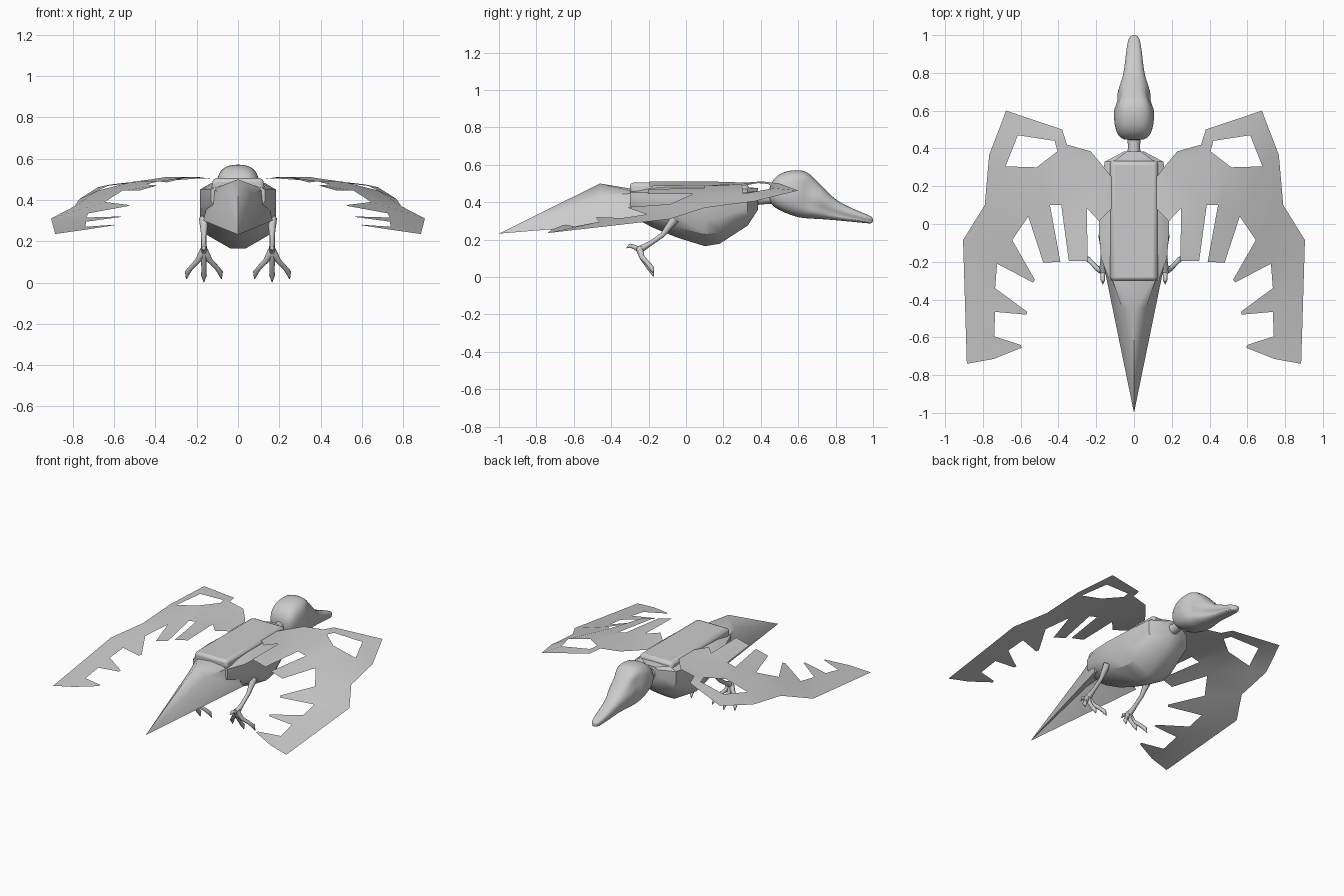
import bpy, bmesh, math
from mathutils import Vector

if "Cube" in bpy.data.objects:
    bpy.data.objects.remove(bpy.data.objects["Cube"])

grey = bpy.data.materials.new("plain_grey")
grey.diffuse_color = (0.6, 0.6, 0.6, 1)
grey.use_nodes = True
grey.node_tree.nodes["Principled BSDF"].inputs["Base Color"].default_value = grey.diffuse_color


def finish(bm, name, angle=40, recalc=True):
    if recalc:
        bmesh.ops.recalc_face_normals(bm, faces=bm.faces)
    me = bpy.data.meshes.new(name)
    bm.to_mesh(me)
    bm.free()
    ob = bpy.data.objects.new(name, me)
    bpy.context.collection.objects.link(ob)
    me.materials.append(grey)
    bpy.ops.object.select_all(action='DESELECT')
    ob.select_set(True)
    bpy.context.view_layer.objects.active = ob
    if angle:
        bpy.ops.object.shade_smooth_by_angle(angle=math.radians(angle))
    return ob


def loft(bm, rings):
    """Skin a list of equal closed rings and cap both ends."""
    vs = [[bm.verts.new(p) for p in r] for r in rings]
    n = len(vs[0])
    for a, b in zip(vs, vs[1:]):
        for i in range(n):
            j = (i + 1) % n
            bm.faces.new((a[i], a[j], b[j], b[i]))
    bm.faces.new(vs[0])
    bm.faces.new(vs[-1])


def tube(bm, pts, radii, n=8):
    """Tapered tube through the points."""
    pts = [Vector(p) for p in pts]
    rings = []
    for i, p in enumerate(pts):
        t = (pts[min(i + 1, len(pts) - 1)] - pts[max(i - 1, 0)]).normalized()
        u = t.cross(Vector((1, 0, 0))).normalized()
        v = t.cross(u)
        rings.append([p + radii[i] * (u * math.cos(k * math.tau / n) + v * math.sin(k * math.tau / n))
                      for k in range(n)])
    loft(bm, rings)


# Body: angular keel shape; y, half width, bottom, top
half = [(0, 1), (.7, .99), (1, .87), (1, .45), (.8, .2), (.2, 0)]
prof = half + [(-x, z) for x, z in reversed(half[1:])]
secs = [(-.3, .13, .33, .47), (-.18, .175, .265, .48), (-.05, .185, .212, .485), (.1, .185, .165, .485),
        (.18, .18, .178, .485), (.33, .155, .275, .48), (.385, .05, .36, .475)]
bm = bmesh.new()
loft(bm, [[(x * w, y, b + z * (t - b)) for x, z in prof] for y, w, b, t in secs])
finish(bm, "body", 35)

# Raised slab on the back
bm = bmesh.new()
loft(bm, [[(sx * w, y, z) for sx, y in ((-1, y0), (1, y0), (1, y1), (-1, y1))]
          for w, y0, y1, z in ((.13, -.3, .34, .445), (.122, -.3, .33, .505))])
slab = finish(bm, "back_slab", 35)
bev = slab.modifiers.new("bevel", 'BEVEL')
bev.width, bev.segments = .018, 2

# Tail: tent-shaped wedge with a hollow underside
bm = bmesh.new()
tip, ridge, top = [bm.verts.new(p) for p in ((0, -1, .232), (0, -.46, .5), (0, -.25, .465))]
under, back = bm.verts.new((0, -.46, .38)), bm.verts.new((0, -.2, .4))
for s in (-1, 1):
    low = bm.verts.new((s * .168, -.18, .30))
    mid = bm.verts.new((s * .065, -.44, .435))
    sho = bm.verts.new((s * .13, -.25, .45))
    for f in ((tip, mid, ridge), (tip, low, mid), (ridge, mid, sho, top), (mid, low, sho),
              (tip, under, low), (under, back, low), (top, sho, low, back)):
        bm.faces.new(f)
finish(bm, "tail", 50)

# Neck
bm = bmesh.new()
tube(bm, [(0, .32, .425), (0, .4, .42), (0, .5, .43)], [.05, .032, .036], 12)
finish(bm, "neck")

# Head and beak; y, half width, bottom, top
secs = [(.443, .055, .41, .475), (.465, .085, .375, .525), (.51, .102, .35, .56), (.56, .108, .33, .572),
        (.61, .11, .315, .574), (.65, .106, .312, .565), (.69, .098, .31, .525), (.73, .08, .308, .485),
        (.78, .06, .305, .43), (.83, .052, .3, .395), (.9, .044, .294, .362), (.96, .036, .288, .338),
        (.99, .025, .285, .325), (1.0, .012, .292, .315)]
N = 20
bm = bmesh.new()
rings = []
for y, w, b, t in secs:
    ring = []
    for k in range(N):
        a = k * math.tau / N
        c, s = math.cos(a), math.sin(a)
        x = w * math.copysign(abs(c) ** .75, c)
        z = (b + t) / 2 + (t - b) / 2 * math.copysign(abs(s) ** .8, s)
        # eye sockets
        d = math.hypot((y - .67) / .055, (z - .475) / .05)
        if d < 1.2:
            x *= 1 - .32 * (1 - d / 1.2) ** .5
        # mouth groove
        if y > .62 and k in (N - 1, N // 2 + 1):
            x *= .8
        ring.append((x, y, z))
    rings.append(ring)
loft(bm, rings)
head = finish(bm, "head", 60)
sub = head.modifiers.new("smooth", 'SUBSURF')
sub.levels = sub.render_levels = 1

# Wings: thin feathered sheets, each with an opening near the leading edge
outline = [(.12, .25, .5), (.175, .32, .505), (.23, .385, .51), (.355, .42, .51), (.38, .5, .5),
           (.677, .6, .462), (.767, .365, .405), (.79, .1, .37), (.905, -.085, .31), (.885, -.74, .235),
           (.745, -.715, .255), (.595, -.655, .278), (.6, -.64, .28), (.74, -.595, .27), (.735, -.465, .295),
           (.57, -.48, .317), (.565, -.465, .32), (.735, -.34, .315), (.725, -.21, .335), (.535, -.31, .37),
           (.525, -.295, .375), (.645, -.085, .39), (.56, .04, .445), (.48, -.205, .445), (.39, -.2, .47),
           (.445, .1, .475), (.385, .1, .49), (.345, -.195, .485), (.245, -.195, .51), (.25, .085, .512),
           (.185, .015, .51), (.12, .08, .5)]
hole = [(.615, .47, .475), (.42, .44, .497), (.405, .385, .502), (.515, .3, .487), (.68, .305, .445)]
for side, s in (("left", -1), ("right", 1)):
    bm = bmesh.new()
    heights = {}
    edges = []
    for loop in (outline, hole):
        vs = []
        for x, y, z in loop:
            v = bm.verts.new((s * x, y, 0))
            heights[v] = z
            vs.append(v)
        edges += [bm.edges.new((vs[i - 1], vs[i])) for i in range(len(vs))]
    bmesh.ops.triangle_fill(bm, edges=edges, use_beauty=True, normal=(0, 0, 1))
    for f in bm.faces:
        f.normal_update()
        if f.normal.z < 0:
            f.normal_flip()
    for v, z in heights.items():
        v.co.z = z
    finish(bm, side + "_wing", 40, recalc=False)

# Legs: swept-back shank, three forward toes and one hind toe with claws
for side, s in (("left", -1), ("right", 1)):
    bm = bmesh.new()
    x = s * .165
    tube(bm, [(x, -.06, .31), (x, -.095, .265), (x, -.125, .225), (x, -.19, .18), (x, -.25, .145)],
         [.024, .018, .013, .013, .02])
    for dx in (-.085, 0, .085):
        k = .015 if dx else 0
        tube(bm, [(x, -.25, .155), (x + dx * .35, -.235, .105), (x + dx * .7, -.205, .06 + k),
                  (x + dx * .93, -.185, .035 + k), (x + dx, -.172, .002 + k)],
             [.02, .014, .012, .014, .002])
    tube(bm, [(x, -.24, .14), (x, -.275, .16), (x, -.3, .168), (x, -.318, .155)], [.016, .012, .011, .002])
    finish(bm, side + "_leg", 50)
